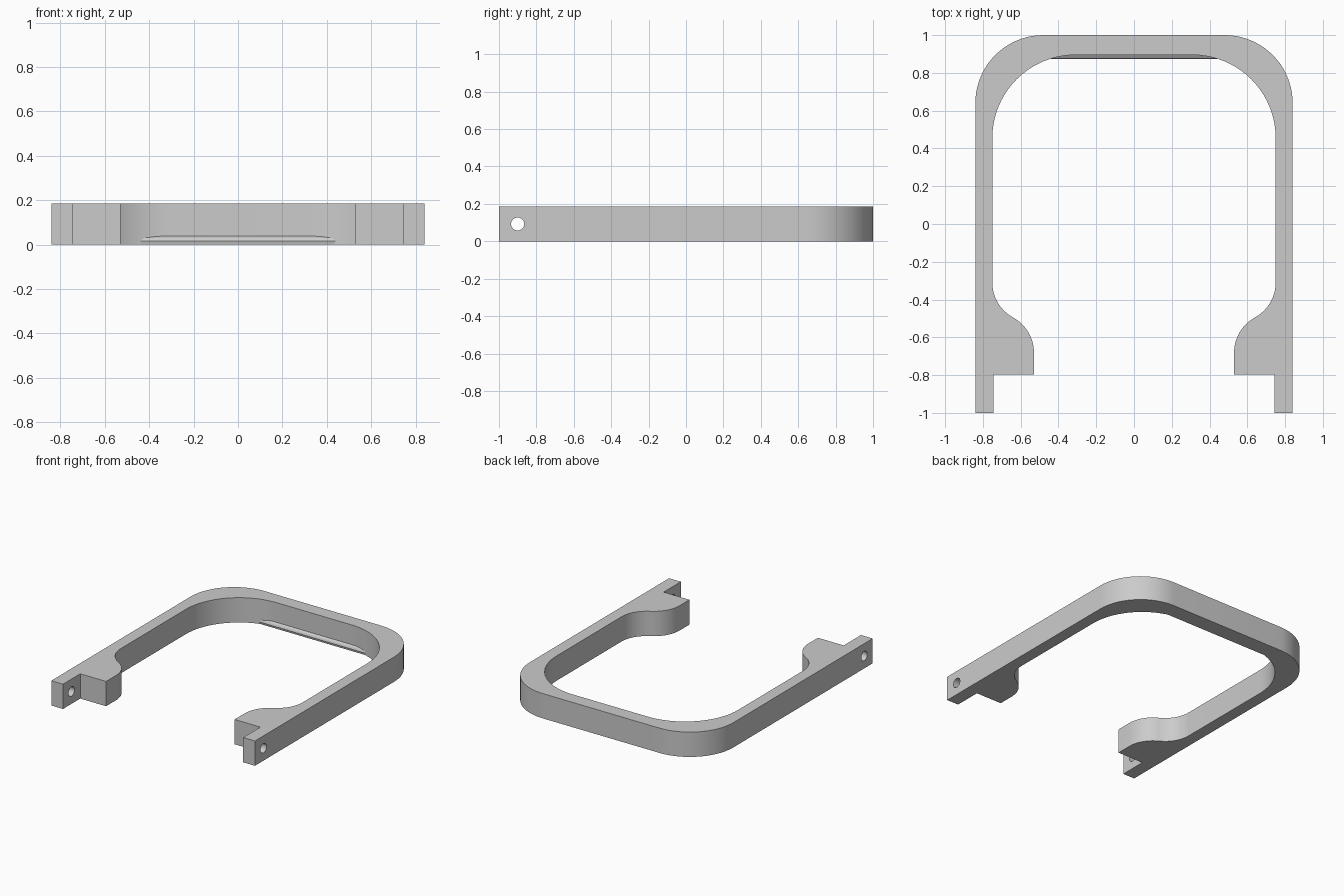
import bpy
import bmesh
from math import cos, sin, pi, radians
from mathutils import Vector

cube = bpy.data.objects.get("Cube")
if cube:
    bpy.data.objects.remove(cube, do_unlink=True)

HEIGHT = 0.185

# Single grey material
grey = bpy.data.materials.new("plain grey")
grey.use_nodes = True
colour = (0.6, 0.6, 0.6, 1)
grey.diffuse_color = colour
grey.node_tree.nodes["Principled BSDF"].inputs["Base Color"].default_value = colour


def arc(cx, cy, r, start, end, steps=20):
    angles = [radians(start + (end - start) * i / steps) for i in range(steps + 1)]
    return [(cx + r * cos(a), cy + r * sin(a)) for a in angles]


def mirrored(points):
    return [(-x, y) for x, y in reversed(points)]


def prism(name, points, offset):
    """Extrude a closed 3D outline along an offset into a closed solid."""
    bm = bmesh.new()
    face = bm.faces.new([bm.verts.new(p) for p in points])
    copy = bmesh.ops.duplicate(bm, geom=[face])["geom"]
    top = next(g for g in copy if isinstance(g, bmesh.types.BMFace))
    bmesh.ops.translate(bm, verts=top.verts, vec=Vector(offset))
    bmesh.ops.bridge_loops(bm, edges=list(face.edges) + list(top.edges))
    bmesh.ops.recalc_face_normals(bm, faces=bm.faces)
    mesh = bpy.data.meshes.new(name)
    bm.to_mesh(mesh)
    bm.free()
    mesh.materials.append(grey)
    obj = bpy.data.objects.new(name, mesh)
    bpy.context.collection.objects.link(obj)
    return obj


def activate(obj):
    bpy.ops.object.select_all(action="DESELECT")
    obj.select_set(True)
    bpy.context.view_layer.objects.active = obj


# Half outline: outer side and corner, then inner corner, S-curve and foot
outer = [(0.84, -1)] + arc(0.48, 0.64, 0.36, 0, 90)
inner = arc(0.31, 0.455, 0.44, 90, 0)
inner += arc(0.54, -0.31, 0.21, 0, -61.5, 14)
inner += arc(0.74, -0.68, 0.21, 118.5, 180, 14)
inner += [(0.53, -0.797), (0.743, -0.797), (0.743, -1)]

outline = outer + mirrored(outer) + mirrored(inner) + inner
frame = prism("u_frame", [(x, y, 0) for x, y in outline], (0, 0, HEIGHT))

# Cross hole through both arm ends
hole = prism("hole_cutter",
             [(-1, y, z) for y, z in arc(-0.9, HEIGHT / 2, 0.035, 0, 360 - 360 / 32, 31)],
             (2, 0, 0))
hole.hide_render = True
cut = frame.modifiers.new("arm_holes", "BOOLEAN")
cut.operation = "DIFFERENCE"
cut.solver = "EXACT"
cut.object = hole
activate(frame)
bpy.ops.object.modifier_apply(modifier=cut.name)
bpy.data.objects.remove(hole, do_unlink=True)
bpy.ops.object.shade_smooth_by_angle(angle=pi / 6)

# Low retaining lip along the inside of the back bar
lip_profile = [(0.9, 0), (0.9, 0.038), (0.894, 0.038), (0.88, 0.029),
               (0.874, 0.016), (0.878, 0)]
lip = prism("back_lip", [(-0.44, y, z) for y, z in lip_profile], (0.88, 0, 0))
activate(lip)
bpy.ops.object.shade_smooth_by_angle(angle=pi / 6)
